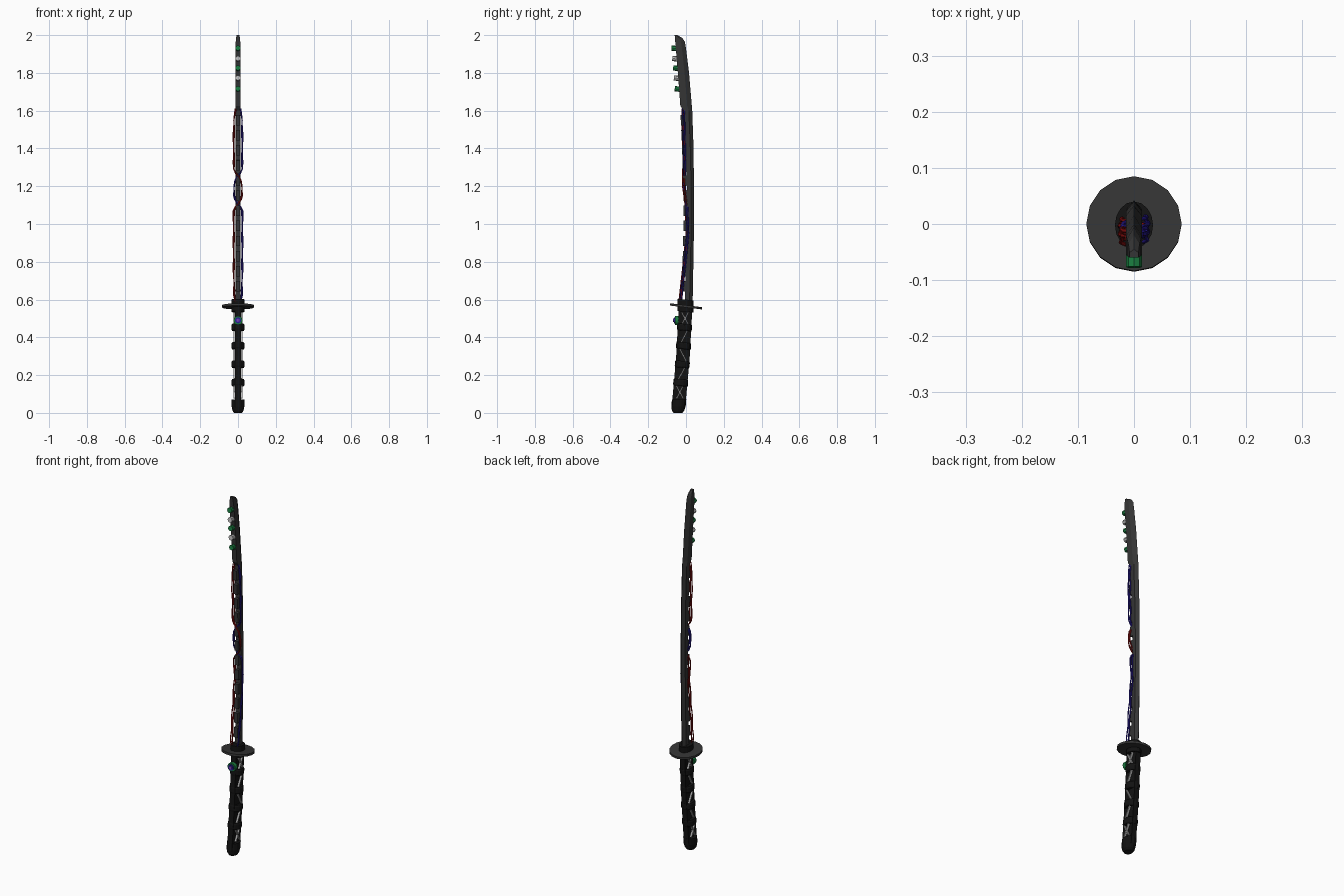
import bpy, bmesh, math
from mathutils import Vector, Matrix

if "Cube" in bpy.data.objects:
    bpy.data.objects.remove(bpy.data.objects["Cube"])


def mat(name, r, g, b):
    m = bpy.data.materials.new(name)
    m.diffuse_color = (r, g, b, 1)
    m.use_nodes = True
    m.node_tree.nodes["Principled BSDF"].inputs["Base Color"].default_value = m.diffuse_color
    return m


STEEL = mat("dark_steel", .035, .035, .035)
BLACK = mat("black_wrap", .006, .006, .006)
PALE = mat("pale_grey", .5, .5, .5)
RED = mat("red", .25, .005, .005)
BLUE = mat("blue", .02, .01, .3)
GREEN = mat("green", .01, .2, .05)
PURPLE = mat("purple", .2, .05, .5)


def lerp(table, z):
    for (z0, v0), (z1, v1) in zip(table, table[1:]):
        if z <= z1:
            return v0 + (v1 - v0) * (z - z0) / (z1 - z0)
    return table[-1][1]


def finish(name, bm, m):
    bmesh.ops.recalc_face_normals(bm, faces=bm.faces)
    me = bpy.data.meshes.new(name)
    bm.to_mesh(me)
    bm.free()
    me.materials.append(m)
    ob = bpy.data.objects.new(name, me)
    bpy.context.collection.objects.link(ob)
    return ob


def loft(name, rings, m):
    bm = bmesh.new()
    rows = [[bm.verts.new(p) for p in r] for r in rings]
    n = len(rows[0])
    for a, b in zip(rows, rows[1:]):
        for i in range(n):
            bm.faces.new((a[i], a[(i + 1) % n], b[(i + 1) % n], b[i]))
    bm.faces.new(rows[0])
    bm.faces.new(rows[-1])
    return finish(name, bm, m)


def box(name, loc, size, m, rx=0):
    bm = bmesh.new()
    bmesh.ops.create_cube(bm, size=1, matrix=Matrix.Translation(loc) @
                          Matrix.Rotation(rx, 4, 'X') @ Matrix.Diagonal((*size, 1)))
    return finish(name, bm, m)


def disc(name, loc, r, depth, m, rx=0, n=16):
    bm = bmesh.new()
    bmesh.ops.create_cone(bm, cap_ends=True, segments=n, radius1=r, radius2=r, depth=depth,
                          matrix=Matrix.Translation(loc) @ Matrix.Rotation(rx, 4, 'X'))
    return finish(name, bm, m)


def oval(z, rx, ry, y, tilt=-.1, n=16):
    out = []
    for i in range(n):
        a = 2 * math.pi * i / n
        dy = ry * math.sin(a)
        out.append((rx * math.cos(a), y + dy, max(0, z + dy * tilt)))
    return out


# blade: flat spine towards the front, sharp edge towards the back
EDGE = [(.58, .035), (.9, .041), (1.2, .042), (1.4, .040), (1.6, .033), (1.8, .016),
        (1.93, 0), (1.965, -.006), (1.985, -.02), (2, -.045)]
SPINE = [(.58, -.006), (.8, .0), (1.0, .005), (1.2, .004), (1.4, -.003), (1.6, -.012),
         (1.625, -.03), (1.8, -.043), (2, -.06)]
levels = [.58, .7, .8, .9, 1, 1.1, 1.2, 1.3, 1.4, 1.5, 1.6, 1.625, 1.7, 1.8, 1.87, 1.93, 1.965, 1.985, 2]
rings = []
for z in levels:
    s, e = lerp(SPINE, z), lerp(EDGE, z)
    k = e - (e - s) * .4
    w = .014 if z < 1.95 else .014 - (z - 1.95) * .12
    rings.append([(-w, s, z), (w, s, z), (w, k, z), (0, e, z), (-w, k, z)])
loft("blade", rings, STEEL)

# raised blocks along the recessed spine
for i in range(12):
    z = .67 + i * .08
    slope = (lerp(SPINE, z + .03) - lerp(SPINE, z - .03)) / .06
    box("spine_block", (0, lerp(SPINE, z) - .007, z), (.022, .022, .055), STEEL, -math.atan(slope))

# studs on the front of the tip
for i, z in enumerate((1.715, 1.772, 1.825, 1.875, 1.93)):
    disc("tip_stud", (0, lerp(SPINE, z) - .009, z), .014, .028,
         PALE if i % 2 else GREEN, math.radians(83), 8)

# wires weaving along the spine, swapping sides near the middle
WEAVE = [(.59, .014), (.63, .022), (.8, .024), (1.08, .024), (1.12, -.012), (1.15, -.023),
         (1.2, -.023), (1.24, -.012), (1.28, .022), (1.4, .024), (1.55, .023), (1.61, .012)]
WIRE_Y = [(.59, -.035), (.8, -.012), (.95, .003), (1.1, -.002), (1.2, -.016), (1.35, -.014), (1.61, -.02)]
for name, side, m in (("red_wire", -1, RED), ("blue_wire", 1, BLUE)):
    for k in range(2):
        cu = bpy.data.curves.new(name, 'CURVE')
        cu.dimensions = '3D'
        cu.bevel_depth = .0035
        cu.bevel_resolution = 1
        sp = cu.splines.new('POLY')
        pts = []
        for i in range(52):
            z = .59 + i * .02
            x = side * (lerp(WEAVE, z) + .002 * math.sin(i * .9 + k * 2)) * (1 - .12 * k)
            pts.append((x, lerp(WIRE_Y, z) + k * .009 + side * .002, z))
        sp.points.add(len(pts) - 1)
        for p, c in zip(sp.points, pts):
            p.co = (*c, 1)
        cu.materials.append(m)
        bpy.context.collection.objects.link(bpy.data.objects.new(name, cu))

# guard and collar
TILT = -.12
disc("guard", (0, 0, .564), .085, .012, STEEL, TILT)
loft("collar", [oval(z, .034, .042, -.002) for z in (.535, .6)], BLACK)

# handle core
HY = [(0, -.043), (.15, -.029), (.3, -.016), (.56, -.002)]
loft("handle_core", [[(sx * .015, lerp(HY, z) + sy * .036, z) for sx, sy in
                      ((-1, -1), (1, -1), (1, 1), (-1, 1))] for z in (.03, .15, .3, .55)], BLACK)

# wrap bands
for z in (.16, .257, .355, .453):
    loft("wrap_band", [oval(z + d, .035 - i, .039 - i / 2, lerp(HY, z + d)) for d, i in
                       ((-.018, .004), (-.011, 0), (.011, 0), (.018, .004))], BLACK)

# pommel with rounded bottom
loft("pommel", [oval(z, .034 * k, .038 * k, lerp(HY, z), 0) for z, k in
                ((0, .62), (.012, .86), (.035, 1), (.07, 1))], BLACK)

# pale diagonal lacing on both sides
for z, dirs in ((.11, (1, -1)), (.208, (-1,)), (.306, (1,)), (.402, (-1,)), (.5, (1, -1))):
    for d in dirs:
        for s in (-1, 1):
            box("side_lace", (s * .019, lerp(HY, z), z), (.011, .006, .076), PALE, d * .48)

# front buttons below the guard
y = lerp(HY, .49) - .043
disc("button_base", (0, y, .49), .024, .02, GREEN, math.pi / 2, 12)
disc("button_ring", (0, y - .006, .49), .016, .018, BLUE, math.pi / 2, 12)
disc("button_gem", (0, y - .01, .49), .009, .018, PURPLE, math.pi / 2, 8)
